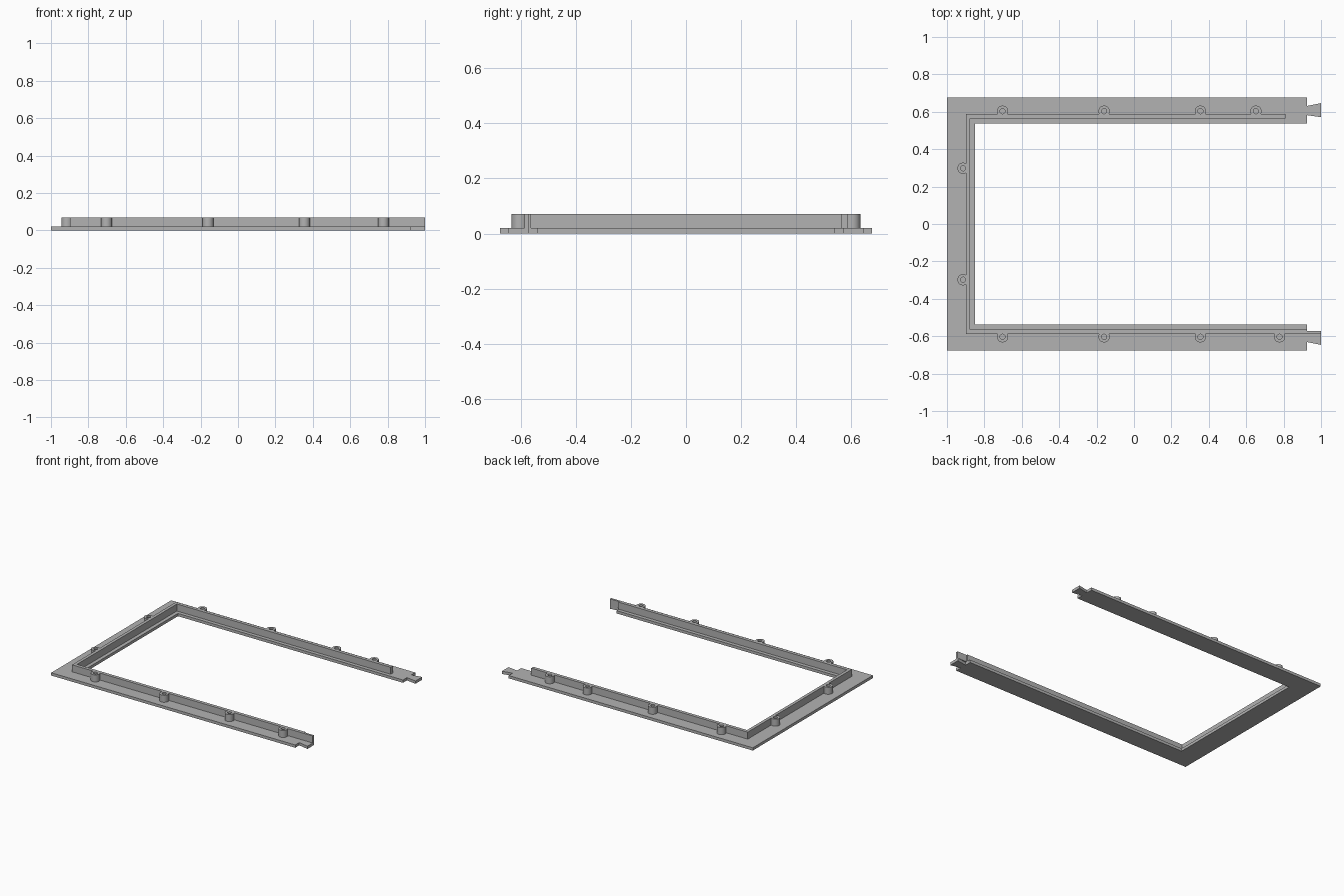
import bpy, bmesh, math
from mathutils import Vector

cube = bpy.data.objects.get("Cube")
if cube:
    bpy.data.objects.remove(cube, do_unlink=True)

BASE_TOP, RAIL_TOP = 0.02, 0.07
RAIL_Y, RAIL_X = 0.587, -0.898      # outer faces of the rail
BOSS_R, HOLE_R, SIDES = 0.03, 0.014, 32

grey = bpy.data.materials.new("plain grey")
grey.use_nodes = True
COLOR = (0.45, 0.45, 0.45, 1)
grey.diffuse_color = COLOR
grey.node_tree.nodes["Principled BSDF"].inputs["Base Color"].default_value = COLOR


def finish(name, bm):
    bmesh.ops.recalc_face_normals(bm, faces=bm.faces)
    mesh = bpy.data.meshes.new(name)
    bm.to_mesh(mesh)
    bm.free()
    mesh.materials.append(grey)
    obj = bpy.data.objects.new(name, mesh)
    bpy.context.collection.objects.link(obj)
    return obj


def prism(name, outline, z0, z1):
    """Extrude a flat outline from z0 up to z1."""
    bm = bmesh.new()
    face = bm.faces.new([bm.verts.new((x, y, z0)) for x, y in outline])
    top = bmesh.ops.extrude_face_region(bm, geom=[face])["geom"]
    verts = [v for v in top if isinstance(v, bmesh.types.BMVert)]
    bmesh.ops.translate(bm, verts=verts, vec=(0, 0, z1 - z0))
    return finish(name, bm)


def boss(name, x, y, outward, wall_point):
    """Hollow screw post, trimmed flush against the rail."""
    bm = bmesh.new()
    profile = [(BOSS_R, BASE_TOP), (BOSS_R, RAIL_TOP),
               (HOLE_R, RAIL_TOP), (HOLE_R, BASE_TOP)]
    verts = [bm.verts.new((x + r, y, z)) for r, z in profile]
    edges = [bm.edges.new(pair) for pair in zip(verts, verts[1:])]
    bmesh.ops.spin(bm, geom=verts + edges, cent=(x, y, 0), axis=(0, 0, 1),
                   angle=math.tau, steps=SIDES, use_merge=True)
    bmesh.ops.remove_doubles(bm, verts=bm.verts, dist=0.0001)
    bmesh.ops.bisect_plane(bm, geom=bm.verts[:] + bm.edges[:] + bm.faces[:],
                           plane_co=wall_point, plane_no=outward, clear_inner=True)
    obj = finish(name, bm)
    bpy.ops.object.select_all(action='DESELECT')
    obj.select_set(True)
    bpy.context.view_layer.objects.active = obj
    bpy.ops.object.shade_smooth_by_angle(angle=math.radians(35))


# U-shaped base plate with dovetail tabs on both arm ends
arm_end = [(0.925, 0.676), (0.925, 0.631), (1, 0.646),
           (1, 0.571), (0.925, 0.582), (0.925, 0.537)]
half = [(-1, 0.676)] + arm_end + [(-0.85, 0.537)]
prism("base_plate", half + [(x, -y) for x, y in reversed(half)], 0, BASE_TOP)

# Upright rail around the opening; the front arm runs the full length
IN_Y, IN_X = 0.563, -0.876
prism("upright_rail", [
    (0.81, RAIL_Y), (RAIL_X, RAIL_Y), (RAIL_X, -RAIL_Y), (1, -RAIL_Y),
    (1, -0.572), (0.925, -0.572), (0.925, -IN_Y), (IN_X, -IN_Y),
    (IN_X, IN_Y), (0.81, IN_Y)], BASE_TOP, RAIL_TOP)

# Screw bosses along the outside of the rail
for side, label, last in ((1, "back", 0.652), (-1, "front", 0.778)):
    for i, x in enumerate((-0.703, -0.16, 0.355, last)):
        boss(f"{label}_boss_{i + 1}", x, side * 0.603,
             Vector((0, side, 0)), Vector((0, side * RAIL_Y, 0)))
for i, y in enumerate((-0.298, 0.298)):
    boss(f"end_boss_{i + 1}", -0.914, y, Vector((-1, 0, 0)), Vector((RAIL_X, 0, 0)))
